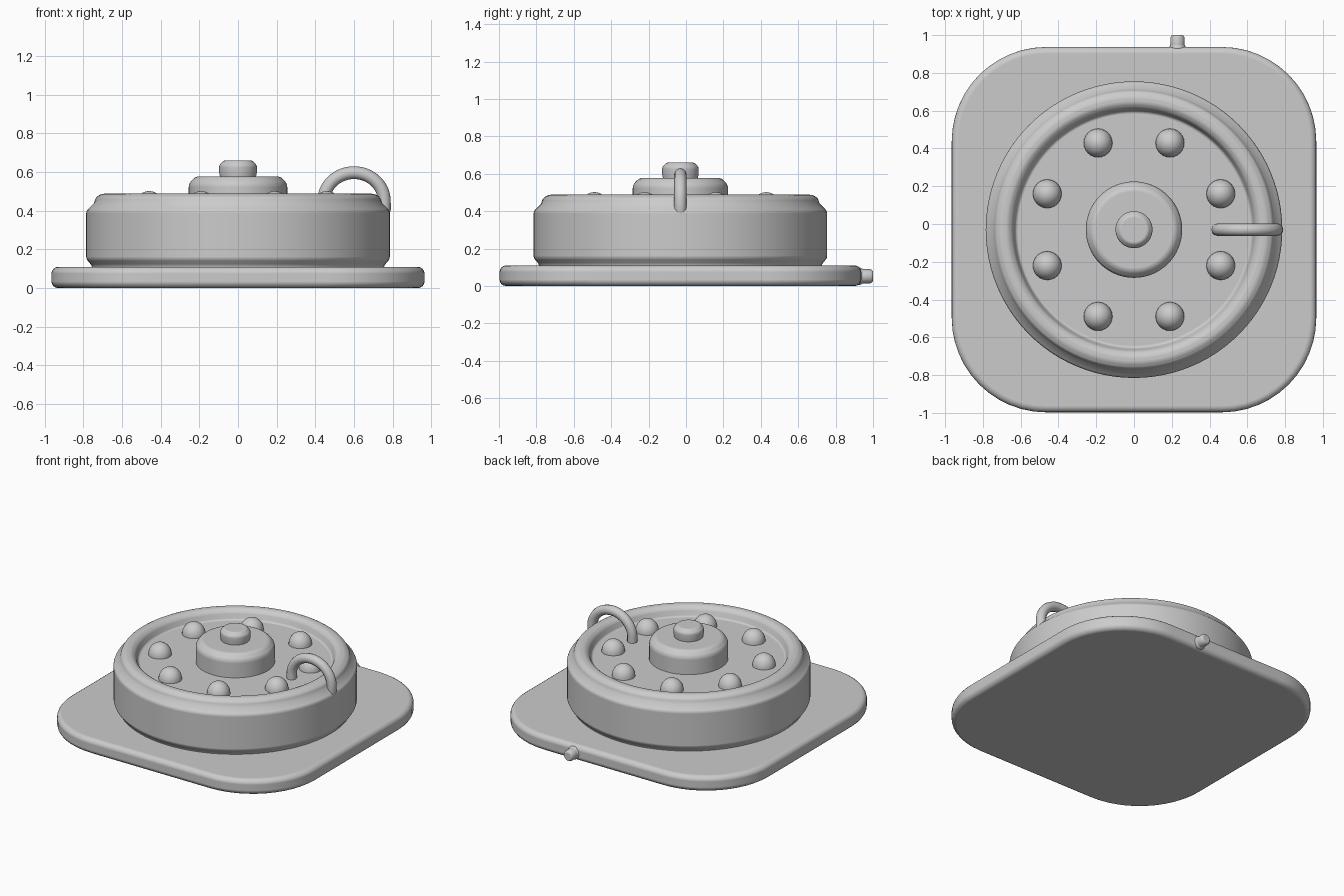
import bpy, bmesh
from math import sin, cos, pi, radians
from mathutils import Vector

if "Cube" in bpy.data.objects:
    bpy.data.objects.remove(bpy.data.objects["Cube"])

CY = -0.03  # centre line of the body in y


def finish(name, bm, bevel=0.0, segs=3):
    bmesh.ops.remove_doubles(bm, verts=bm.verts, dist=1e-5)
    bmesh.ops.recalc_face_normals(bm, faces=bm.faces)
    for f in bm.faces:
        f.smooth = True
    me = bpy.data.meshes.new(name)
    bm.to_mesh(me)
    bm.free()
    ob = bpy.data.objects.new(name, me)
    bpy.context.collection.objects.link(ob)
    if bevel:
        m = ob.modifiers.new("Bevel", 'BEVEL')
        m.width, m.segments = bevel, segs
        m.limit_method, m.angle_limit = 'ANGLE', radians(30)
        m.harden_normals = True
    return ob


def lathe(name, profile, loc, bevel=0.0, steps=64):
    """Spin an (r, z) profile about z; it starts and ends on the axis."""
    bm = bmesh.new()
    rings = []
    for r, z in profile:
        n = 1 if r == 0 else steps
        rings.append([bm.verts.new((r * cos(2 * pi * i / steps), r * sin(2 * pi * i / steps), z))
                      for i in range(n)])
    for a, b in zip(rings, rings[1:]):
        for i in range(steps):
            j = (i + 1) % steps
            quad = [a[i % len(a)], a[j % len(a)], b[j % len(b)], b[i % len(b)]]
            bm.faces.new(list(dict.fromkeys(quad)))
    ob = finish(name, bm, bevel)
    ob.location = loc
    return ob


# Base plate: rounded square slab with soft edges
bm = bmesh.new()
hx, hy, rad = 0.965, 0.967, 0.50
outline = []
for q, (sx, sy) in enumerate([(1, 1), (-1, 1), (-1, -1), (1, -1)]):
    for i in range(13):
        a = (q + i / 12) * pi / 2
        outline.append(bm.verts.new((sx * (hx - rad) + rad * cos(a),
                                     sy * (hy - rad) + rad * sin(a), 0)))
face = bm.faces.new(outline)
ext = bmesh.ops.extrude_face_region(bm, geom=[face])
bmesh.ops.translate(bm, verts=[v for v in ext["geom"] if isinstance(v, bmesh.types.BMVert)],
                    vec=(0, 0, 0.11))
plate = finish("base_plate", bm, 0.035, 4)
plate.location.y = CY

# Drum body with stepped shoulder, raised rim and recessed floor
lathe("drum_body", [(0, 0.06), (0.755, 0.06), (0.755, 0.115), (0.785, 0.15), (0.785, 0.40),
                    (0.745, 0.44), (0.735, 0.47), (0.705, 0.488), (0.67, 0.488), (0.645, 0.47),
                    (0.625, 0.42), (0, 0.42)], (0, CY, 0), 0.012, 96)

# Central hub and knob
lathe("hub", [(0, 0.40), (0.255, 0.40), (0.255, 0.54), (0.22, 0.578), (0, 0.578)], (0, CY, 0), 0.018)
lathe("knob", [(0, 0.55), (0.088, 0.55), (0.098, 0.60), (0.098, 0.635), (0.075, 0.66), (0, 0.66)],
      (0, CY, 0), 0.01, 40)

# Ring of eight domed bolts
dome = [(0, -0.02), (0.076, -0.02)] + [(0.076 * cos(a), 0.082 * sin(a))
                                       for a in (k * pi / 16 for k in range(8))] + [(0, 0.082)]
for k in range(8):
    a = pi / 8 + k * pi / 4
    lathe(f"bolt_{k + 1}", dome, (0.497 * cos(a), CY + 0.497 * sin(a), 0.42), 0, 24)

# Handle loop arching over the rim
cu = bpy.data.curves.new("handle_loop", 'CURVE')
cu.dimensions = '3D'
cu.bevel_depth, cu.bevel_resolution, cu.use_fill_caps = 0.033, 4, True
sp = cu.splines.new('POLY')
path = [(0.60 + 0.157 * cos(a), 0.45 + 0.147 * sin(a))
        for a in (pi * (1 - i / 24) for i in range(25))]
path = [(0.443, 0.40)] + path + [(0.758, 0.41), (0.745, 0.37)]
sp.points.add(len(path) - 1)
for p, (x, z) in zip(sp.points, path):
    p.co = (x, CY, z, 1)
cu.splines[0].use_smooth = True
bpy.context.collection.objects.link(bpy.data.objects.new("handle_loop", cu))

# Small peg on the back edge
peg = lathe("back_peg", [(0, 0), (0.046, 0), (0.046, 0.045), (0.038, 0.055), (0.038, 0.095),
                         (0.03, 0.11), (0, 0.11)], (0.23, 0.89, 0.052), 0.006, 24)
peg.rotation_euler.x = -pi / 2
